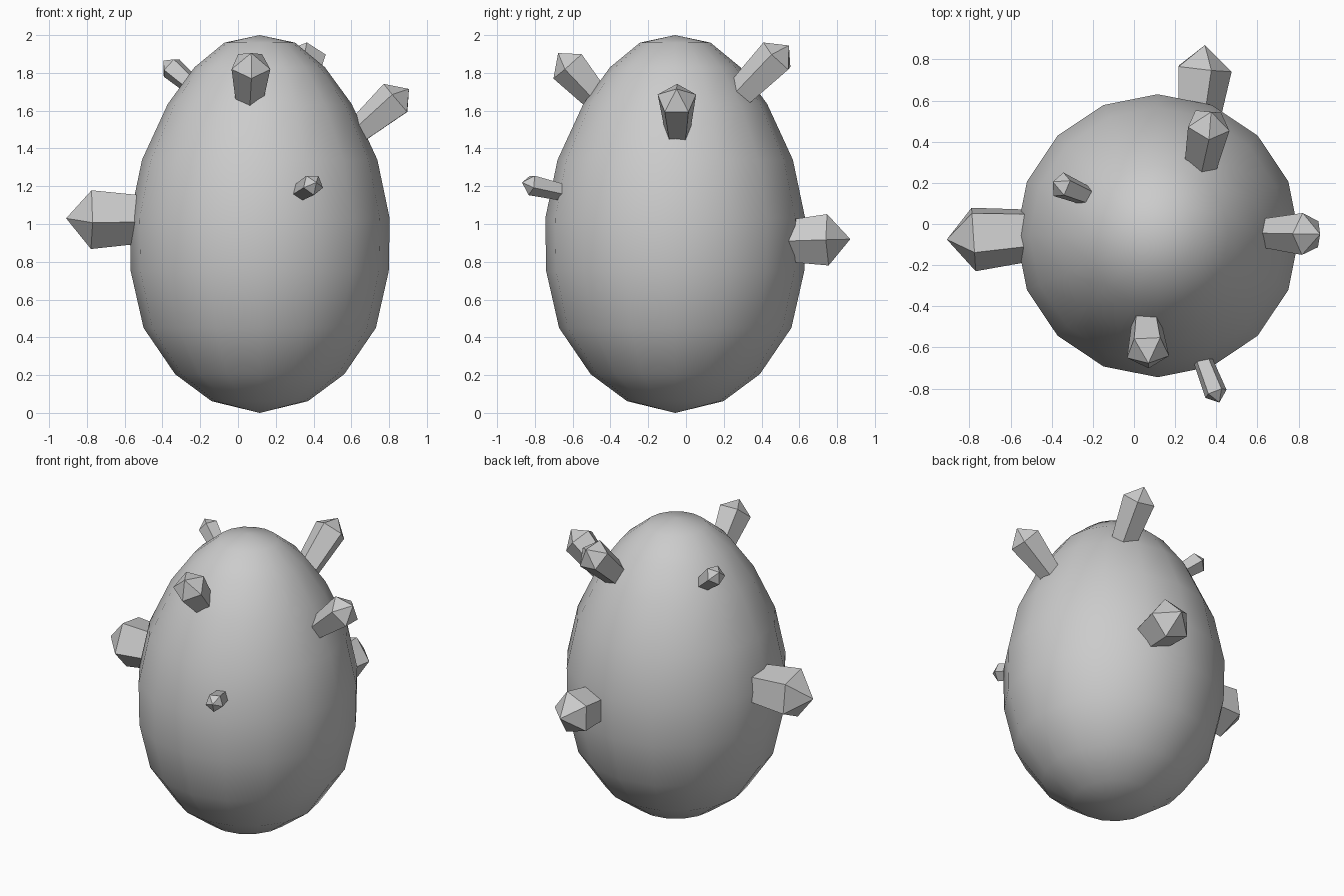
import bpy, bmesh, math
from mathutils import Vector

if "Cube" in bpy.data.objects:
    bpy.data.objects.remove(bpy.data.objects["Cube"])


def make_object(name, bm):
    bmesh.ops.recalc_face_normals(bm, faces=bm.faces)
    mesh = bpy.data.meshes.new(name)
    bm.to_mesh(mesh)
    bm.free()
    obj = bpy.data.objects.new(name, mesh)
    bpy.context.collection.objects.link(obj)
    return obj


def loft(bm, rings):
    """Skin a list of rings; a one-point ring closes to a tip."""
    rings = [[bm.verts.new(p) for p in ring] for ring in rings]
    n = max(len(r) for r in rings)
    for a, b in zip(rings, rings[1:]):
        for i in range(n):
            j = (i + 1) % n
            if len(a) == 1:
                bm.faces.new((a[0], b[i], b[j]))
            elif len(b) == 1:
                bm.faces.new((a[i], a[j], b[0]))
            else:
                bm.faces.new((a[i], a[j], b[j], b[i]))
    return rings


# Egg: 16-sided revolved profile (radius, height), smooth shaded
CX, CY, SIDES = 0.115, -0.057, 16
profile = [(0.255, 0.062), (0.448, 0.205), (0.615, 0.45), (0.683, 0.75),
           (0.688, 1.03), (0.623, 1.34), (0.487, 1.635), (0.345, 1.83),
           (0.187, 1.96)]
rings = [[(CX, CY, 0.0)]]
for r, z in profile:
    rings.append([(CX + r * math.cos(2 * math.pi * i / SIDES),
                   CY + r * math.sin(2 * math.pi * i / SIDES), z)
                  for i in range(SIDES)])
rings.append([(CX, CY, 2.0)])
bm = bmesh.new()
loft(bm, rings)
egg = make_object("egg_body", bm)
for p in egg.data.polygons:
    p.use_smooth = True


# Crystals: five-sided flaring prisms with a pointed cap
def crystal(name, base, tip, r_base, r_top, cap, roll):
    base, tip = Vector(base), Vector(tip)
    axis = (tip - base).normalized()
    up = (Vector((0, 0, 1)) - axis * axis.z).normalized()
    side = axis.cross(up)

    def ring(c, r):
        angles = [math.radians(roll + 36 + 72 * i) for i in range(5)]
        return [c + r * (math.cos(a) * up + math.sin(a) * side) for a in angles]

    bm = bmesh.new()
    rs = loft(bm, [ring(base - axis * 0.02, r_base),
                   ring(tip - axis * cap, r_top), [tip]])
    bm.faces.new(rs[0][::-1])
    make_object(name, bm)


crystals = [
    ("crystal_left", (-0.53, -0.05, 1.03), (-0.91, -0.075, 1.03), 0.135, 0.165, 0.13, 10),
    ("crystal_back", (0.31, 0.55, 0.91), (0.345, 0.87, 0.92), 0.115, 0.143, 0.115, -18),
    ("crystal_front_upper", (0.06, -0.47, 1.67), (0.07, -0.677, 1.905), 0.075, 0.108, 0.085, 0),
    ("crystal_front_small", (0.33, -0.65, 1.17), (0.415, -0.868, 1.22), 0.047, 0.058, 0.05, 0),
    ("crystal_right_upper", (0.65, -0.045, 1.50), (0.905, -0.05, 1.715), 0.073, 0.107, 0.085, 36),
    ("crystal_back_upper", (0.325, 0.30, 1.70), (0.375, 0.545, 1.945), 0.083, 0.107, 0.085, 45),
    ("crystal_left_small", (-0.24, 0.14, 1.73), (-0.395, 0.205, 1.865), 0.05, 0.065, 0.055, 0),
]
for c in crystals:
    crystal(*c)
